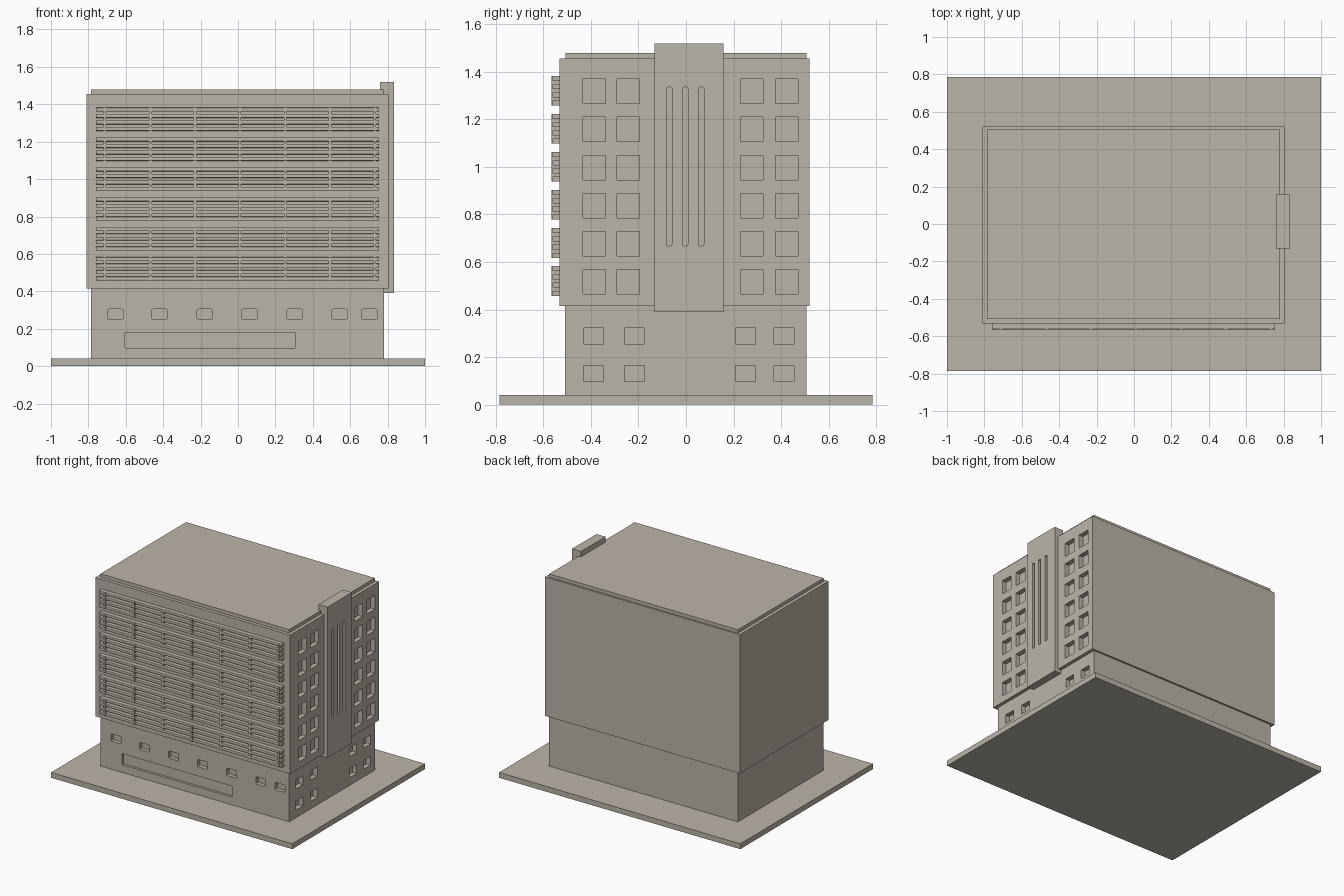
import bpy, bmesh
from mathutils import Matrix

if "Cube" in bpy.data.objects:
    bpy.data.objects.remove(bpy.data.objects["Cube"])

stone = bpy.data.materials.new("warm_grey_stone")
stone.diffuse_color = (0.50, 0.46, 0.39, 1)
stone.use_nodes = True
stone.node_tree.nodes["Principled BSDF"].inputs["Base Color"].default_value = stone.diffuse_color


def boxes(name, specs, axis=None, radius=0.0):
    """One object from (x0, x1, y0, y1, z0, z1) boxes; edges along axis may be rounded."""
    bm = bmesh.new()
    for x0, x1, y0, y1, z0, z1 in specs:
        m = Matrix.Translation(((x0 + x1) / 2, (y0 + y1) / 2, (z0 + z1) / 2))
        m = m @ Matrix.Diagonal((x1 - x0, y1 - y0, z1 - z0, 1))
        bmesh.ops.create_cube(bm, size=1, matrix=m)
    if radius:
        edges = [e for e in bm.edges
                 if abs((e.verts[0].co - e.verts[1].co).normalized()[axis]) > 0.9]
        bmesh.ops.bevel(bm, geom=edges, offset=radius, segments=2, profile=0.5,
                        affect='EDGES')
    me = bpy.data.meshes.new(name)
    bm.to_mesh(me)
    bm.free()
    me.materials.append(stone)
    ob = bpy.data.objects.new(name, me)
    bpy.context.collection.objects.link(ob)
    return ob


def cut(target, cutter):
    """Subtract the cutter from the target for good."""
    mod = target.modifiers.new("openings", 'BOOLEAN')
    mod.operation = 'DIFFERENCE'
    mod.solver = 'EXACT'
    mod.object = cutter
    cutter.hide_render = True
    bpy.context.view_layer.objects.active = target
    bpy.ops.object.modifier_apply(modifier=mod.name)
    bpy.data.objects.remove(cutter)


# Main masses
boxes("ground_slab", [(-1, 1, -0.785, 0.785, 0, 0.04)])
lower = boxes("lower_storeys", [(-0.785, 0.78, -0.508, 0.506, 0.04, 0.42)])
upper = boxes("upper_block", [(-0.81, 0.805, -0.532, 0.52, 0.415, 1.455)])
boxes("roof_slab", [(-0.785, 0.78, -0.507, 0.506, 1.45, 1.48)])
tower = boxes("stair_tower", [(0.76, 0.835, -0.132, 0.157, 0.39, 1.52)])

# Side windows of the upper block
cut(upper, boxes("upper_window_cutter", [
    (0.77, 0.85, y, y + 0.095, 0.466 + 0.16 * i, 0.569 + 0.16 * i)
    for y in (-0.434, -0.291, 0.229, 0.376) for i in range(6)]))

# Side windows of the lower storeys
cut(lower, boxes("lower_window_cutter", [
    (0.745, 0.83, y, y + 0.084, z, z + 0.067)
    for y in (-0.43, -0.258, 0.208, 0.37) for z in (0.097, 0.256)]))

# Front windows and the long sign-band recess
cut(lower, boxes("front_window_cutter", [
    (x, x + 0.082, -0.55, -0.478, 0.25, 0.305)
    for x in (-0.696, -0.46, -0.219, 0.021, 0.262, 0.503, 0.662)], 1, 0.007))
cut(lower, boxes("front_band_cutter", [(-0.605, 0.305, -0.55, -0.49, 0.098, 0.18)]))

# Tall slots in the stair tower
cut(tower, boxes("tower_slot_cutter", [
    (0.812, 0.86, y, y + 0.022, 0.668, 1.336)
    for y in (-0.081, -0.014, 0.053)], 0, 0.007))

# Sun louvres: four slats for each floor, held by posts
floors = [0.458 + 0.16 * i for i in range(6)]
boxes("louvre_slats", [
    (-0.758, 0.754, -0.563, -0.525, z + 0.0345 * k, z + 0.0345 * k + 0.021)
    for z in floors for k in range(4)], 0, 0.004)
boxes("louvre_posts", [
    (x - 0.007, x + 0.007, -0.566, -0.525, z, z + 0.1245)
    for z in floors for x in (-0.712, -0.468, -0.23, 0.01, 0.252, 0.492, 0.731)])
